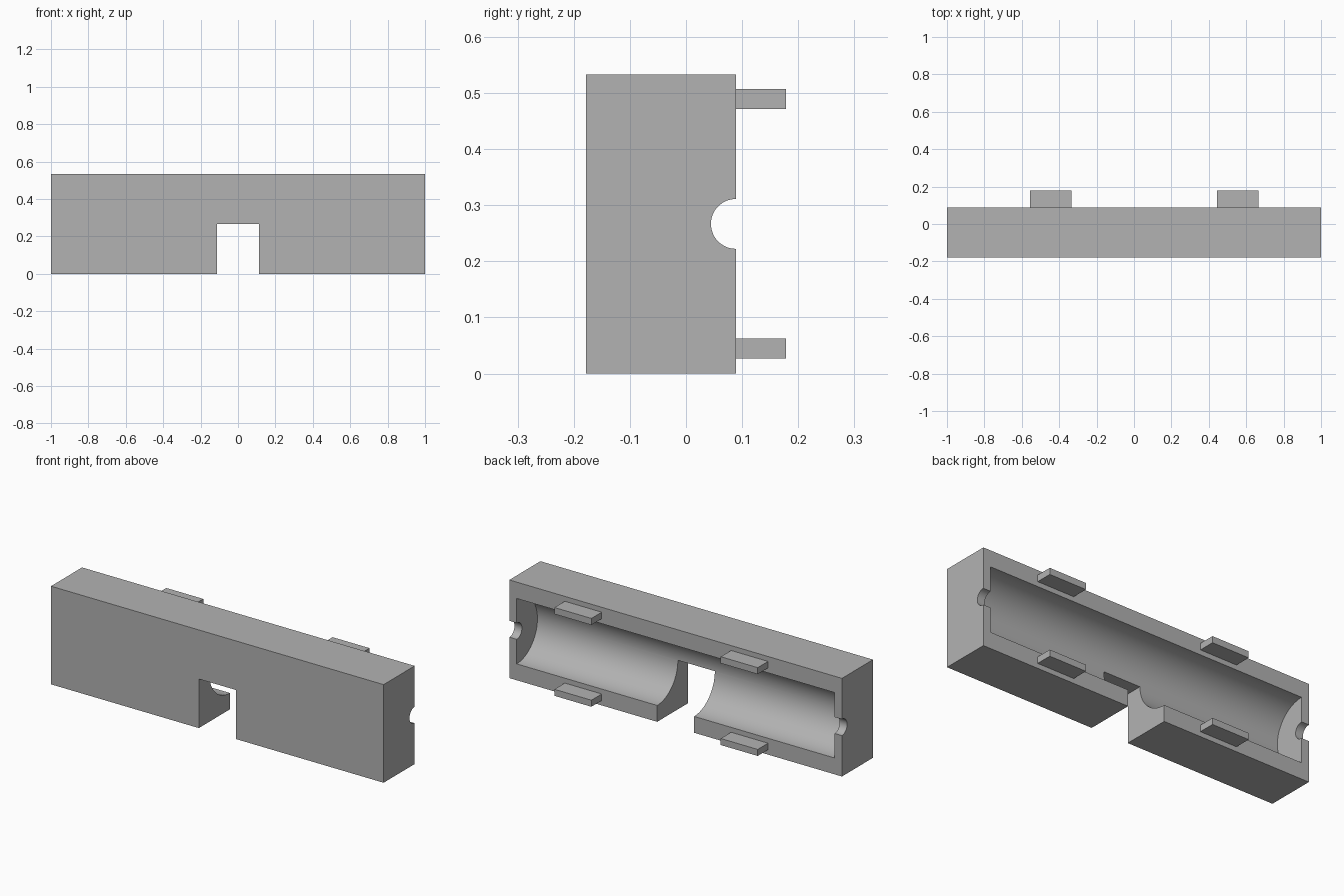
import bpy, math

cube = bpy.data.objects.get("Cube")
if cube:
    bpy.data.objects.remove(cube, do_unlink=True)

U = 2 / 45                      # one design unit
BACK = 2 * U                    # y of the open face
MID = 6 * U                     # z of the cavity axis

grey = bpy.data.materials.new("plain grey")
grey.use_nodes = True
grey.diffuse_color = (0.448, 0.448, 0.448, 1)
grey.node_tree.nodes["Principled BSDF"].inputs["Base Color"].default_value = grey.diffuse_color


def box(name, x, y, z):
    """Axis-aligned box from (min, max) ranges."""
    bpy.ops.mesh.primitive_cube_add(size=1, location=[sum(r) / 2 for r in (x, y, z)])
    ob = bpy.context.object
    ob.name = name
    ob.scale = [r[1] - r[0] for r in (x, y, z)]
    bpy.ops.object.transform_apply(location=False, rotation=False, scale=True)
    ob.data.materials.append(grey)
    return ob


def rod(name, radius, length, sides):
    """Cylinder along x on the cavity axis."""
    bpy.ops.mesh.primitive_cylinder_add(vertices=sides, radius=radius, depth=length,
                                        location=(0, BACK, MID),
                                        rotation=(0, math.pi / 2, 0))
    ob = bpy.context.object
    ob.name = name
    ob.data.materials.append(grey)
    return ob


# Solid half shell
shell = box("half_shell", (-1, 1), (-4 * U, BACK), (0, 12 * U))

# Round cavity, shaft holes through the ends, and square notch in the lower edge
cutters = [
    rod("cavity_cutter", 4 * U, 43 * U, 96),
    rod("shaft_hole_cutter", U, 50 * U, 48),
    box("notch_cutter", (-2.5 * U, 2.5 * U), (-6 * U, 4 * U), (-2 * U, MID)),
]
for cutter in cutters:
    cutter.hide_render = True
    mod = shell.modifiers.new(cutter.name, "BOOLEAN")
    mod.operation = "DIFFERENCE"
    mod.solver = "EXACT"
    mod.object = cutter

bpy.ops.object.select_all(action="DESELECT")
shell.select_set(True)
bpy.context.view_layer.objects.active = shell
for cutter in cutters:
    bpy.ops.object.modifier_apply(modifier=cutter.name)
    bpy.data.objects.remove(cutter, do_unlink=True)
bpy.ops.object.shade_smooth_by_angle(angle=math.radians(30))

# Locating tabs on the upper and lower rims
for side, x in (("right", -12.5 * U), ("left", 10 * U)):
    for level, z in (("lower", 0.6 * U), ("upper", 10.6 * U)):
        box(f"{level}_{side}_tab", (x, x + 5 * U), (BACK, 4 * U), (z, z + 0.8 * U))
